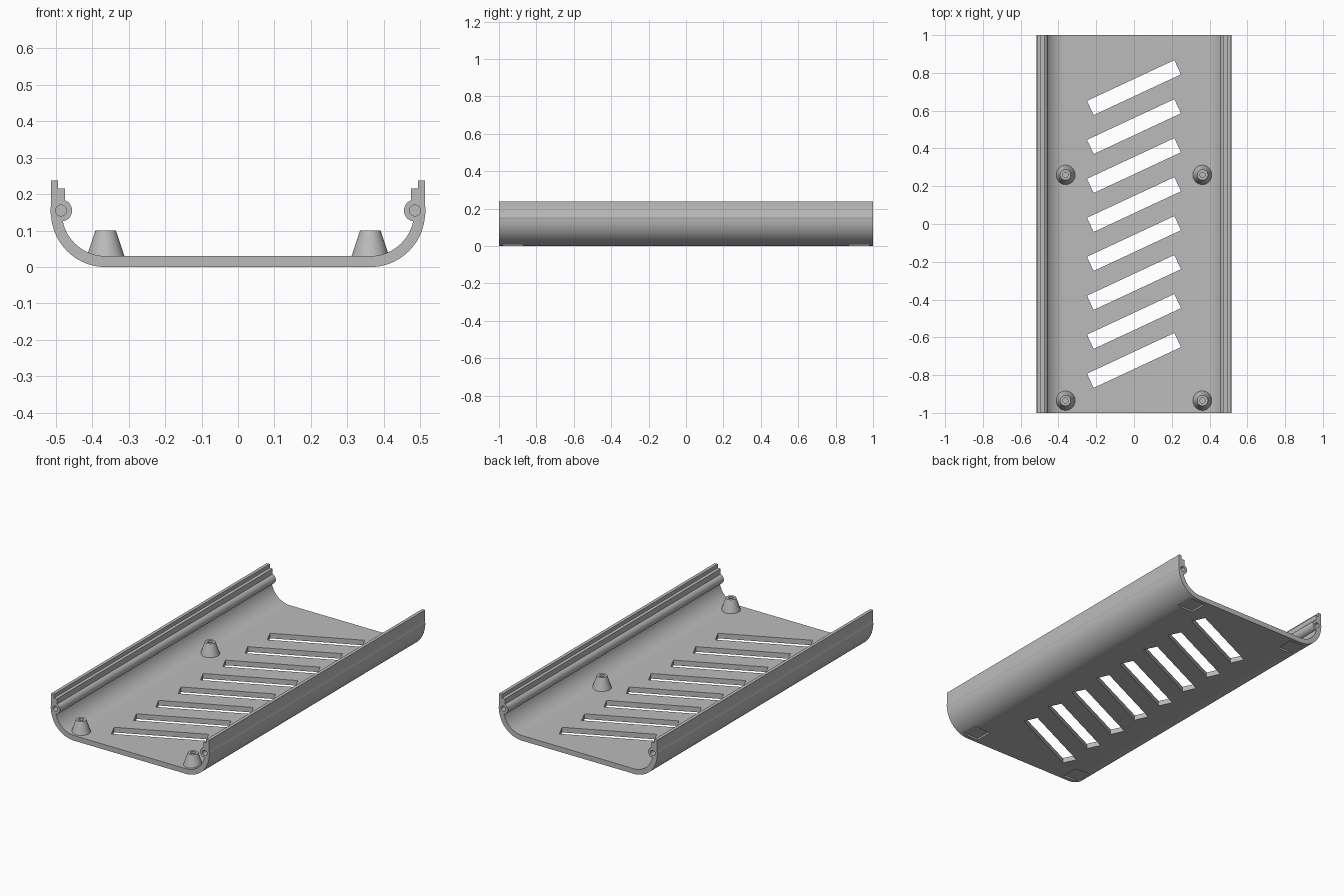
import bpy
import bmesh
from math import cos, sin, pi, radians
from mathutils import Matrix

cube = bpy.data.objects.get("Cube")
if cube:
    bpy.data.objects.remove(cube, do_unlink=True)

GREY = (0.5, 0.5, 0.5, 1)
material = bpy.data.materials.new("mid grey plastic")
material.use_nodes = True
material.diffuse_color = GREY
material.node_tree.nodes["Principled BSDF"].inputs["Base Color"].default_value = GREY

HALF_LEN = 1.0
BEND_X, BEND_Z = 0.363, 0.15      # centre of the corner bend
R_OUT, R_IN = 0.15, 0.12
ROD_X, ROD_Z, ROD_R, BORE_R = 0.485, 0.155, 0.03, 0.015


def finish(name, bm):
    bmesh.ops.recalc_face_normals(bm, faces=bm.faces)
    mesh = bpy.data.meshes.new(name)
    bm.to_mesh(mesh)
    bm.free()
    mesh.materials.append(material)
    obj = bpy.data.objects.new(name, mesh)
    bpy.context.collection.objects.link(obj)
    return obj


def box(name, centre, size, turn=0):
    bm = bmesh.new()
    bmesh.ops.create_cube(bm, size=1, matrix=Matrix.Translation(centre)
                          @ Matrix.Rotation(turn, 4, 'Z') @ Matrix.Diagonal((*size, 1)))
    return finish(name, bm)


def rod(name, x, y, z, radius, length):
    bm = bmesh.new()
    bmesh.ops.create_cone(bm, cap_ends=True, segments=40, radius1=radius, radius2=radius, depth=length,
                          matrix=Matrix.Translation((x, y, z)) @ Matrix.Rotation(pi / 2, 4, 'X'))
    return finish(name, bm)


def lathe(name, profile, x, y):
    bm = bmesh.new()
    verts = [bm.verts.new((r, 0, z)) for r, z in profile]
    edges = [bm.edges.new(pair) for pair in zip(verts, verts[1:])]
    bmesh.ops.spin(bm, geom=verts + edges, cent=(0, 0, 0), axis=(0, 0, 1), angle=2 * pi, steps=40)
    bmesh.ops.remove_doubles(bm, verts=bm.verts, dist=0.0001)
    bmesh.ops.translate(bm, verts=bm.verts, vec=(x, y, 0))
    return finish(name, bm)


def boolean(target, tool, operation):
    tool.hide_render = True
    mod = target.modifiers.new(tool.name, 'BOOLEAN')
    mod.operation, mod.solver, mod.object = operation, 'EXACT', tool
    bpy.ops.object.select_all(action='DESELECT')
    bpy.context.view_layer.objects.active = target
    target.select_set(True)
    bpy.ops.object.modifier_apply(modifier=mod.name)
    bpy.data.objects.remove(tool, do_unlink=True)


def smooth(obj):
    bpy.ops.object.select_all(action='DESELECT')
    bpy.context.view_layer.objects.active = obj
    obj.select_set(True)
    bpy.ops.object.shade_smooth_by_angle(angle=radians(30))


# Tray: mirrored cross-section with a stepped rim, extruded along y
def bend(radius, steps=28):
    angles = [pi / 2 * i / steps for i in range(steps + 1)]
    return [(BEND_X + radius * sin(a), BEND_Z - radius * cos(a)) for a in angles]


rim = [(0.513, 0.237), (0.494, 0.237), (0.494, 0.215), (0.475, 0.215), (0.475, 0.158)]
half = bend(R_OUT) + rim + bend(R_IN)[::-1]
outline = half + [(-x, z) for x, z in reversed(half)]
bm = bmesh.new()
section = bm.faces.new([bm.verts.new((x, -HALF_LEN, z)) for x, z in outline])
extruded = bmesh.ops.extrude_face_region(bm, geom=[section])["geom"]
bmesh.ops.translate(bm, vec=(0, 2 * HALF_LEN, 0),
                    verts=[v for v in extruded if isinstance(v, bmesh.types.BMVert)])
tray = finish("tray", bm)

# Screw rails inside both walls, with a blind bore at each end
for side in (-1, 1):
    boolean(tray, rod("rail", side * ROD_X, 0, ROD_Z, ROD_R, 2 * HALF_LEN), 'UNION')
    for end in (-1, 1):
        boolean(tray, rod("bore", side * ROD_X, end * HALF_LEN, ROD_Z, BORE_R, 0.3), 'DIFFERENCE')

# Slanted vent slots
for i in range(8):
    y = 0.722 - 0.2063 * i
    boolean(tray, box("slot", (0, y, 0), (0.51, 0.083, 0.2), radians(25)), 'DIFFERENCE')

# Shallow square foot recesses underneath
for x in (-BEND_X, BEND_X):
    for y in (-0.925, 0.925):
        boolean(tray, box("foot_recess", (x, y, 0), (0.105, 0.105, 0.02)), 'DIFFERENCE')
smooth(tray)

# Tapered mounting posts with blind screw holes
post_profile = [(0, 0.022), (0.054, 0.022), (0.052, 0.029), (0.028, 0.1),
                (0.014, 0.1), (0.014, 0.045), (0, 0.045)]
for side, x in (("right", -BEND_X), ("left", BEND_X)):
    for place, y in (("front", -0.935), ("rear", 0.26)):
        smooth(lathe(f"{place}_{side}_post", post_profile, x, y))
